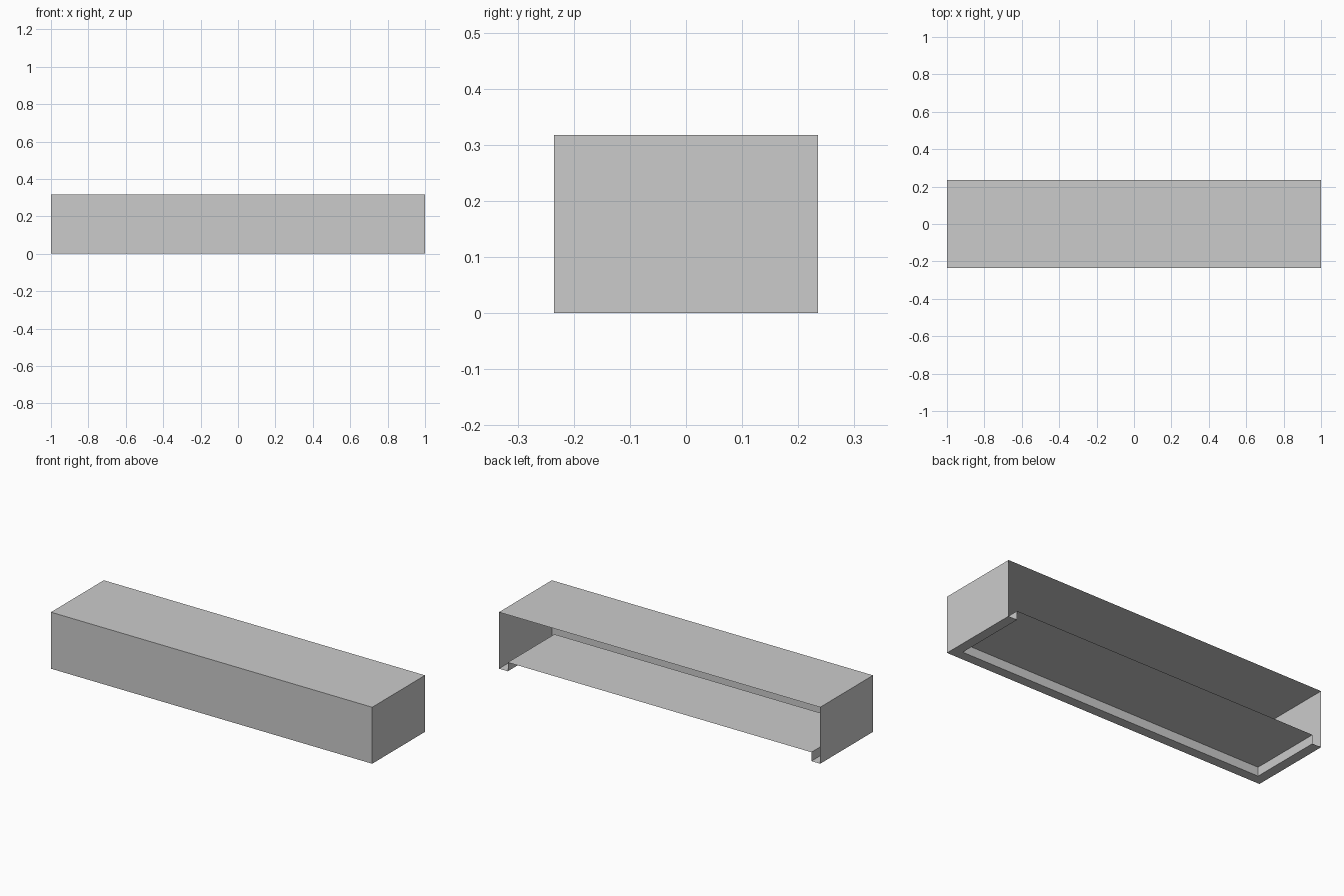
import bpy, bmesh
from mathutils import Vector

cube = bpy.data.objects.get("Cube")
if cube:
    bpy.data.objects.remove(cube, do_unlink=True)

WIDTH, DEPTH, HEIGHT = 2.0, 0.47, 0.318
RIM, RECESS = 0.055, 0.05
BACK = DEPTH / 2

grey = bpy.data.materials.new("plain grey")
grey.use_nodes = True
colour = (0.6, 0.6, 0.6, 1)
grey.diffuse_color = colour
grey.node_tree.nodes["Principled BSDF"].inputs["Base Color"].default_value = colour


def finish(name, bm):
    mesh = bpy.data.meshes.new(name)
    bm.to_mesh(mesh)
    bm.free()
    mesh.materials.append(grey)
    obj = bpy.data.objects.new(name, mesh)
    bpy.context.collection.objects.link(obj)


def open_shell(name, width, front, height, inward=False):
    """Sheet box without its back and bottom."""
    bm = bmesh.new()
    bmesh.ops.create_cube(bm, size=1)
    size = Vector((width, BACK - front, height))
    centre = Vector((0, (BACK + front) / 2, height / 2))
    for v in bm.verts:
        v.co = v.co * size + centre
    bm.normal_update()
    gone = [f for f in bm.faces if f.normal.y > 0.5 or f.normal.z < -0.5]
    bmesh.ops.delete(bm, geom=gone, context='FACES')
    if inward:
        bmesh.ops.reverse_faces(bm, faces=bm.faces[:])
    finish(name, bm)


# Outer housing and the raised floor with its short walls
open_shell("housing", WIDTH, -BACK, HEIGHT)
open_shell("raised_floor", WIDTH - 2 * RIM, -BACK + RIM, RECESS, inward=True)

# Flat bottom rim, a U open at the back
bm = bmesh.new()
x, inner = WIDTH / 2, WIDTH / 2 - RIM
outline = [(-x, BACK), (-inner, BACK), (-inner, RIM - BACK), (inner, RIM - BACK),
           (inner, BACK), (x, BACK), (x, -BACK), (-x, -BACK)]
rim = bm.faces.new([bm.verts.new((px, py, 0)) for px, py in outline])
rim.normal_update()
if rim.normal.z > 0:
    rim.normal_flip()
finish("bottom_rim", bm)
